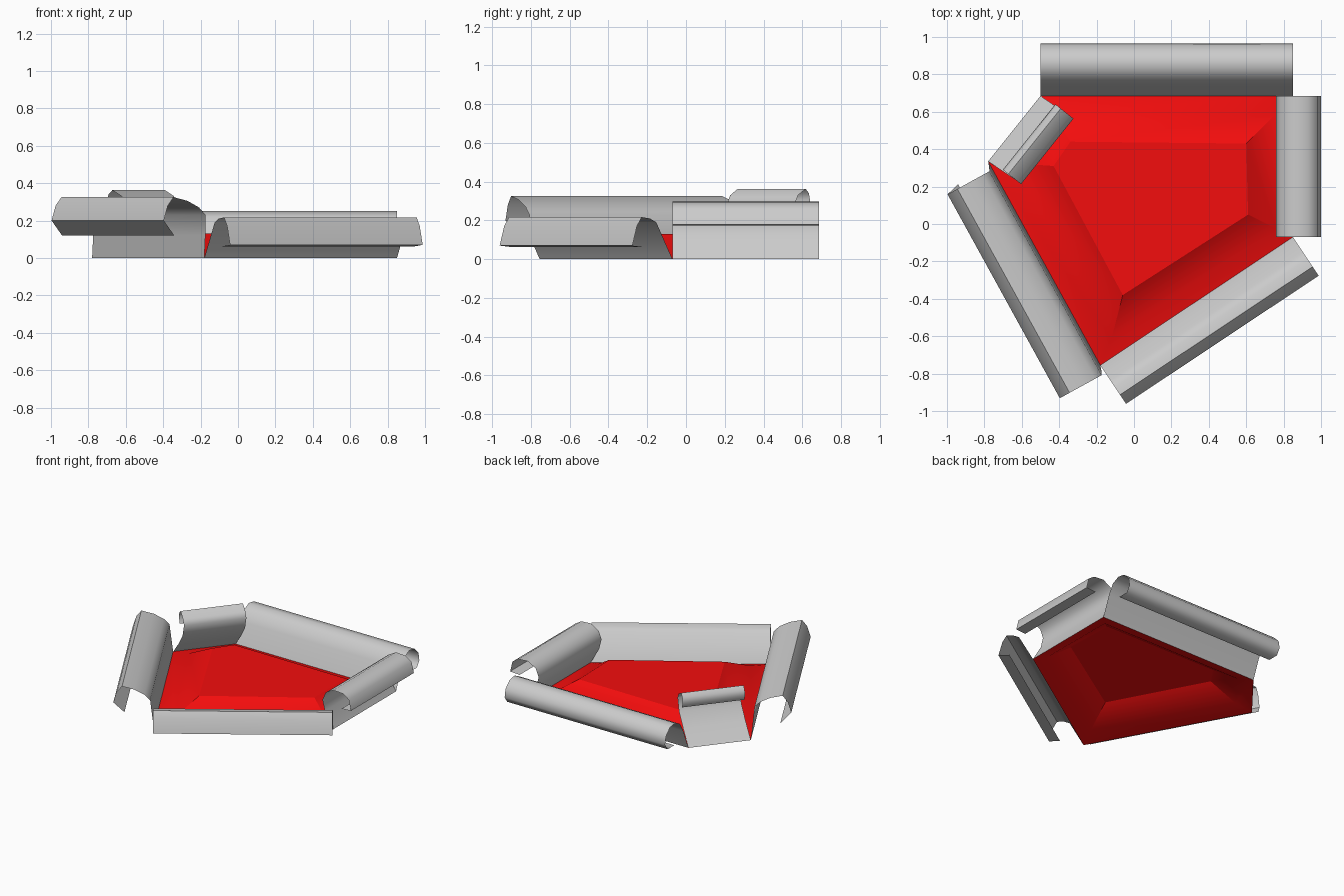
import bpy, bmesh, math
from mathutils import Vector

if "Cube" in bpy.data.objects:
    bpy.data.objects.remove(bpy.data.objects["Cube"])

# Corners of the pentagon floor, clockwise from back left
A, B, C, D, E = [Vector((x, y, 0)) for x, y in
                 [(-.50, .685), (.85, .685), (.85, -.07), (-.18, -.755), (-.78, .335)]]


def finish(bm, name, angle):
    me = bpy.data.meshes.new(name)
    bm.to_mesh(me)
    bm.free()
    ob = bpy.data.objects.new(name, me)
    bpy.context.collection.objects.link(ob)
    bpy.ops.object.select_all(action='DESELECT')
    ob.select_set(True)
    bpy.context.view_layer.objects.active = ob
    bpy.ops.object.shade_smooth_by_angle(angle=math.radians(angle))
    return ob


def rim(name, p, q, profile, slide=0):
    """Sheet swept along edge p-q; profile is (outward, up)."""
    along = (q - p).normalized()
    outward = Vector((-along.y, along.x, 0))
    bm = bmesh.new()
    rows = []
    for o, z in profile:
        off = outward * o + along * slide * min(1, z / .2)
        off.z = z
        rows.append([bm.verts.new(p + off), bm.verts.new(q + off)])
    for r, s in zip(rows, rows[1:]):
        bm.faces.new((r[0], s[0], s[1], r[1]))
    return finish(bm, name, 60)


# Red floor: shallow margin, steeper band and raised centre panel
margin = [(-.44, .59), (.755, .585), (.76, -.025), (-.12, -.61), (-.64, .325)]
panel = [(-.34, .44), (.60, .43), (.61, .05), (-.06, -.38), (-.43, .31)]
bm = bmesh.new()
rings = [[bm.verts.new((v[0], v[1], z)) for v in ring]
         for ring, z in (((A, B, C, D, E), 0), (margin, .028), (panel, .13))]
for r, s in zip(rings, rings[1:]):
    for i in range(5):
        j = (i + 1) % 5
        bm.faces.new((r[j], r[i], s[i], s[j]))
bm.faces.new(rings[2][::-1])
floor = finish(bm, "floor_panel", 28)
red = bpy.data.materials.new("red")
red.diffuse_color = (.9, .004, .004, 1)
red.use_nodes = True
red.node_tree.nodes["Principled BSDF"].inputs["Base Color"].default_value = red.diffuse_color
floor.data.materials.append(red)

# Five curled rims, one per side
rim("back_rim", A, B, [(0, 0), (.06, .15), (.10, .22), (.16, .25), (.22, .24),
                       (.27, .19), (.28, .13), (.25, .085), (.17, .085)])
rim("right_rim", B, C, [(0, 0), (-.07, .12), (-.09, .20), (-.065, .26), (0, .297),
                        (.08, .292), (.13, .26), (.15, .18), (.07, .175)])
rim("front_rim", C, D, [(0, 0), (.10, .19), (.14, .21), (.19, .217),
                        (.22, .17), (.248, .07), (.17, .062)])
rim("left_rim", D, E, [(0, 0), (.01, .12), (.02, .23), (.06, .27), (.13, .305),
                       (.215, .325), (.25, .28), (.275, .2), (.2, .12)], slide=-.05)
rim("corner_rim", E, A, [(0, 0), (-.10, .10), (-.18, .20), (-.214, .29), (-.19, .33),
                         (-.127, .363), (-.10, .34), (-.09, .30), (-.11, .26)], slide=.015)
